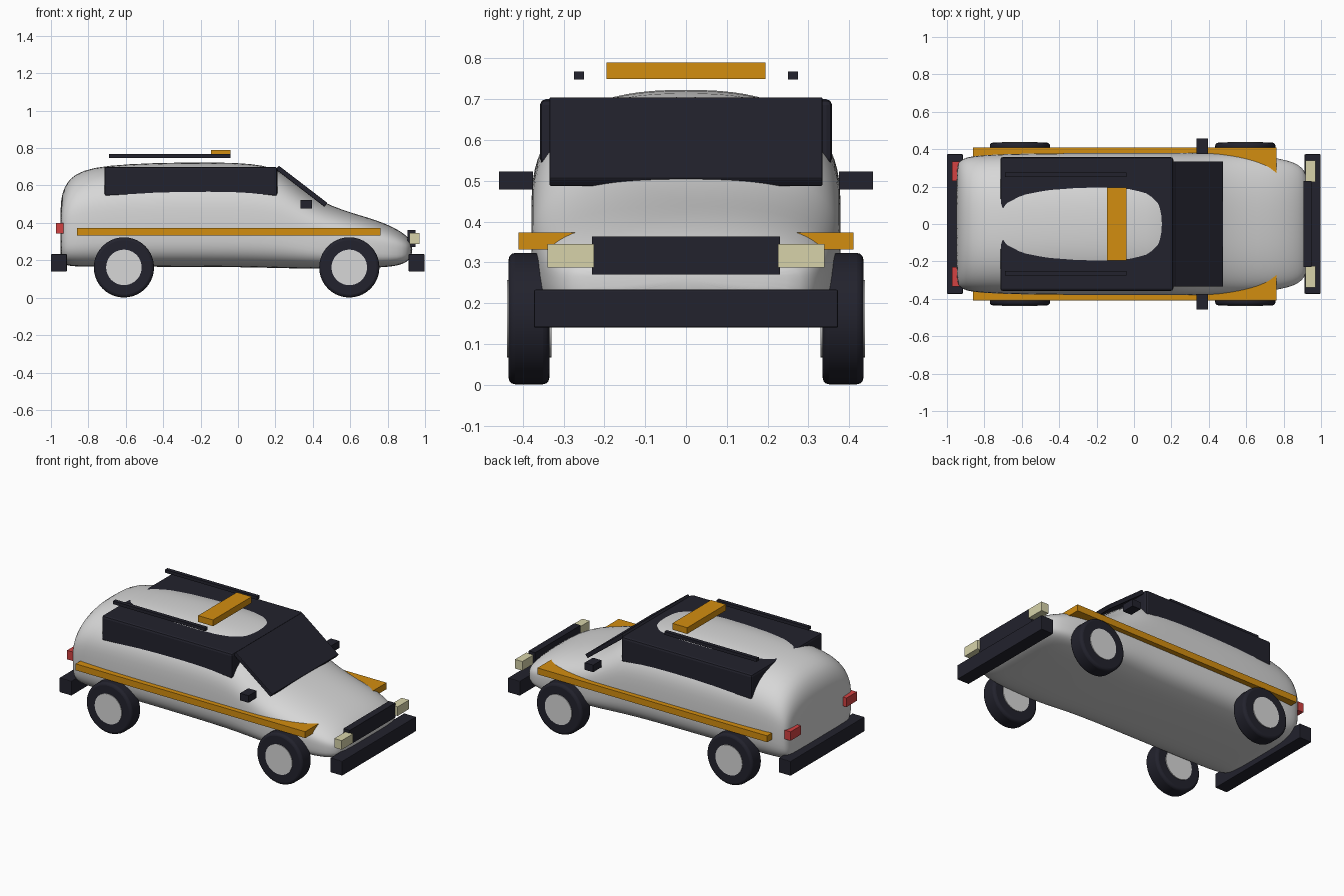
import bpy, bmesh, math
from mathutils import Matrix

default = bpy.data.objects.get("Cube")
if default:
    bpy.data.objects.remove(default, do_unlink=True)


def material(name, r, g, b):
    mat = bpy.data.materials.new(name)
    mat.use_nodes = True
    mat.diffuse_color = (r, g, b, 1)
    mat.node_tree.nodes["Principled BSDF"].inputs["Base Color"].default_value = (r, g, b, 1)
    return mat


SILVER = material("silver paint", 0.68, 0.68, 0.68)
DARK = material("dark trim", 0.016, 0.016, 0.026)
ORANGE = material("orange", 0.65, 0.27, 0.005)
CREAM = material("lamp cream", 0.68, 0.65, 0.4)
RED = material("lamp red", 0.65, 0.055, 0.055)


def make_object(name, bm, mat):
    bmesh.ops.recalc_face_normals(bm, faces=bm.faces)
    mesh = bpy.data.meshes.new(name)
    bm.to_mesh(mesh)
    bm.free()
    mesh.materials.append(mat)
    obj = bpy.data.objects.new(name, mesh)
    bpy.context.collection.objects.link(obj)
    return obj


def shade_smooth(obj, angle):
    bpy.ops.object.select_all(action='DESELECT')
    obj.select_set(True)
    bpy.context.view_layer.objects.active = obj
    bpy.ops.object.shade_smooth_by_angle(angle=math.radians(angle))


def add_bevel(obj, width, segments=2):
    mod = obj.modifiers.new("soft edges", 'BEVEL')
    mod.width = width
    mod.segments = segments


def box(name, mat, xs, ys, zs, bevel=0.0, tilt=0.0):
    """Box given by its extent on each axis, optionally tilted about y."""
    bm = bmesh.new()
    bmesh.ops.create_cube(bm, size=1)
    spans = (xs, ys, zs)
    bmesh.ops.scale(bm, verts=bm.verts, vec=[hi - lo for lo, hi in spans])
    obj = make_object(name, bm, mat)
    obj.location = [(lo + hi) / 2 for lo, hi in spans]
    obj.rotation_euler.y = math.radians(tilt)
    if bevel:
        add_bevel(obj, bevel)
    return obj


def pair(name, mat, xs, ys, zs, bevel=0.0):
    """Matching boxes on both sides of the car."""
    box("left_" + name, mat, xs, ys, zs, bevel)
    box("right_" + name, mat, xs, (-ys[1], -ys[0]), zs, bevel)


def disc(name, mat, radius, x, z, y_range, bevel):
    """Cylinder with its axle along y."""
    bm = bmesh.new()
    bmesh.ops.create_cone(bm, cap_ends=True, segments=40, radius1=radius, radius2=radius,
                          depth=y_range[1] - y_range[0])
    bmesh.ops.rotate(bm, verts=bm.verts, matrix=Matrix.Rotation(math.pi / 2, 3, 'X'))
    obj = make_object(name, bm, mat)
    obj.location = (x, sum(y_range) / 2, z)
    if bevel:
        mod = obj.modifiers.new("rounded rim", 'BEVEL')
        mod.width = bevel
        mod.segments = 3
        mod.limit_method = 'ANGLE'
    shade_smooth(obj, 35)


# Body shell: stations of x, bottom, top, half width
STATIONS = (
    (-.95, .21, .50, .30), (-.94, .185, .56, .33), (-.915, .172, .618, .35),
    (-.87, .166, .662, .363), (-.78, .165, .697, .371), (-.6, .165, .716, .378),
    (-.3, .165, .725, .38), (0, .163, .724, .38), (.14, .16, .708, .38),
    (.22, .158, .68, .38), (.32, .156, .605, .38), (.42, .155, .53, .38),
    (.5, .155, .492, .376), (.6, .157, .455, .37), (.72, .16, .422, .36),
    (.82, .165, .383, .342), (.88, .178, .348, .318), (.915, .2, .318, .285),
    (.932, .235, .285, .22))
SIDES = 40


def body_ring(bm, x, bottom, top, half):
    """Rounded section, squarer below the waist than above it."""
    middle, rise = (bottom + top) / 2, (top - bottom) / 2
    ring = []
    for i in range(SIDES):
        a = 2 * math.pi * i / SIDES
        c, s = math.cos(a), math.sin(a)
        power = 2 / (2.5 if s > 0 else 4.5)
        y = math.copysign(abs(c) ** power, c) * half
        z = math.copysign(abs(s) ** power, s) * rise
        ring.append(bm.verts.new((x, y, middle + z)))
    return ring


bm = bmesh.new()
rings = [body_ring(bm, *station) for station in STATIONS]
for near, far in zip(rings, rings[1:]):
    for i in range(SIDES):
        j = (i + 1) % SIDES
        bm.faces.new((near[i], near[j], far[j], far[i]))
bm.faces.new(rings[0])
bm.faces.new(rings[-1])
body = make_object("body", bm, SILVER)
body.modifiers.new("smooth shell", 'SUBSURF').levels = 1
body.modifiers["smooth shell"].render_levels = 1
shade_smooth(body, 50)

# Glass: the roof pokes through the side window block
box("side_windows", DARK, (-.715, .21), (-.358, .358), (.54, .7), .014)
box("windshield", DARK, (.176, .504), (-.335, .335), (.583, .609), .004, tilt=37.5)

# Roof equipment
pair("roof_rail", DARK, (-.69, -.04), (.25, .275), (.748, .768))
box("roof_light_bar", ORANGE, (-.145, -.04), (-.195, .195), (.75, .79))

# Side trim and mirrors
pair("side_stripe", ORANGE, (-.86, .762), (.26, .41), (.332, .373))
pair("mirror", DARK, (.335, .395), (.375, .458), (.478, .523))

# Bumpers, grille and lamps
box("front_bumper", DARK, (.912, .997), (-.373, .373), (.14, .233), .004)
box("rear_bumper", DARK, (-1, -.915), (-.373, .373), (.14, .233), .004)
box("grille", DARK, (.905, .95), (-.23, .23), (.27, .363))
pair("headlight", CREAM, (.918, .97), (.225, .34), (.287, .345))
pair("tail_light", RED, (-.973, -.932), (.23, .335), (.343, .4))

# Wheels
for end, x in (("front", .595), ("rear", -.61)):
    for side, sign in (("left", 1), ("right", -1)):
        name = end + "_" + side
        tyre_span = sorted((sign * .335, sign * .435))
        hub_span = sorted((sign * .33, sign * .439))
        disc(name + "_tyre", DARK, .161, x, .162, tyre_span, .016)
        disc(name + "_hub", SILVER, .095, x, .162, hub_span, 0)
